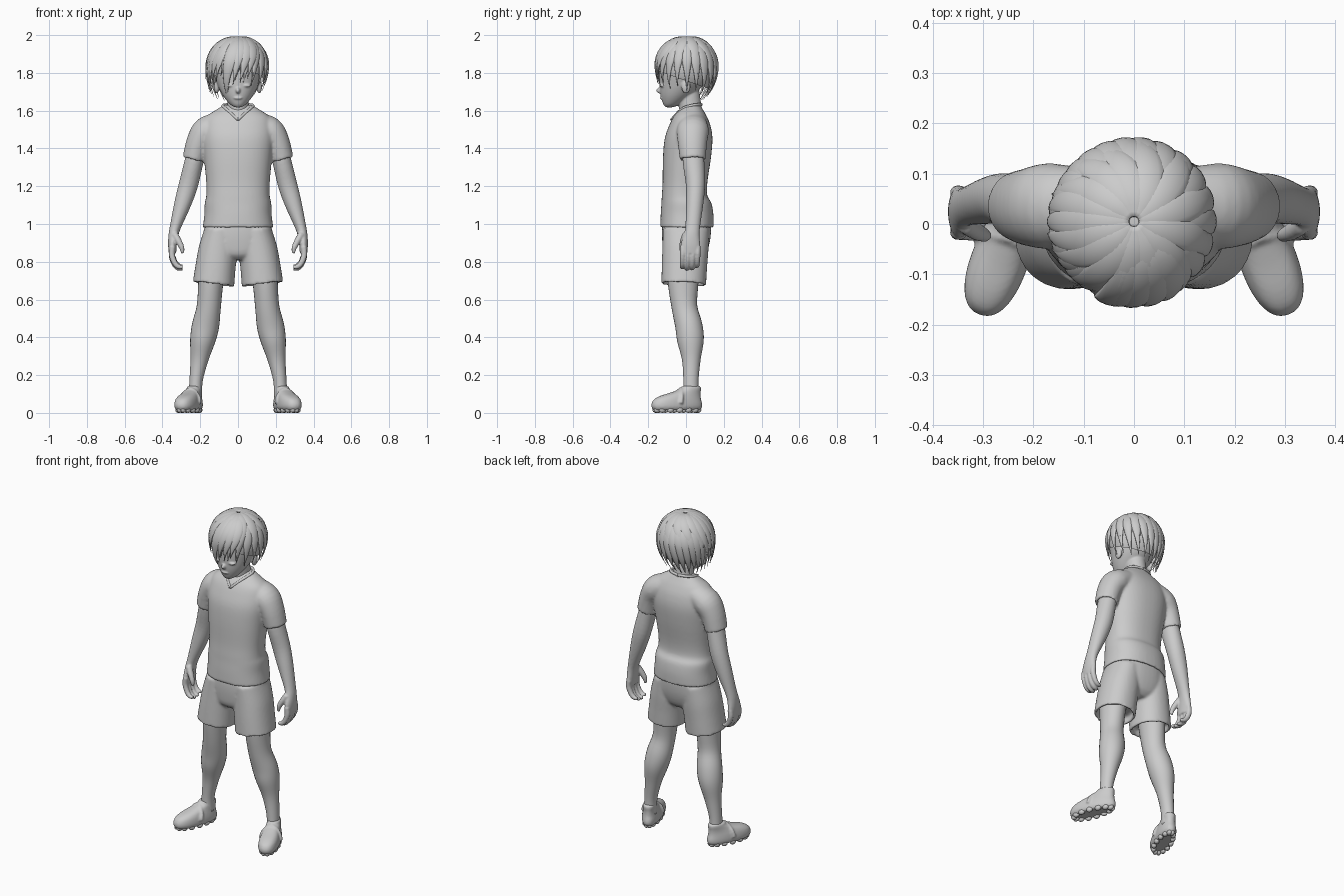
import bpy, bmesh, math, random
from mathutils import Vector, Matrix

if "Cube" in bpy.data.objects:
    bpy.data.objects.remove(bpy.data.objects["Cube"])

random.seed(4)
Y = Vector((0, 1, 0))


def spline(rows, sub):
    """Catmull-Rom interpolation through rows of numbers."""
    out = []
    for i in range(len(rows) - 1):
        p0, p1, p2, p3 = (rows[max(i - 1, 0)], rows[i], rows[i + 1], rows[min(i + 2, len(rows) - 1)])
        for s in range(sub):
            t = s / sub
            out.append([0.5 * (2 * b + (c - a) * t + (2 * a - 5 * b + 4 * c - d) * t * t
                               + (3 * b - a - 3 * c + d) * t ** 3) for a, b, c, d in zip(p0, p1, p2, p3)])
    return out + [list(rows[-1])]


def loft(bm, rows, side=1, n=28, sub=4, flat=False, lip=0, power=2.0, ref=None):
    """Sweep ellipses given as (x, y, z, half width, half depth); lip hollows the end."""
    rows = spline(rows, sub)
    pts = [Vector(r[:3]) for r in rows]
    data = []
    for i, r in enumerate(rows):
        t = Vector((0, 0, 1)) if flat else (pts[min(i + 1, len(pts) - 1)] - pts[max(i - 1, 0)]).normalized()
        v = ref(pts[i]) if ref else Y
        v = (v - t * v.dot(t)).normalized()
        data.append((pts[i], v.cross(t), v, max(r[3], .001), max(r[4], .001)))
    if lip:
        c, u, v, a, b = data[-1]
        back = (pts[-2] - pts[-1]).normalized() * lip
        data += [(c, u, v, a - .014, b - .014), (c + back, u, v, a - .016, b - .016)]
    rings = []
    for c, u, v, a, b in data:
        ring = []
        for k in range(n):
            ca, sa = math.cos(2 * math.pi * k / n), math.sin(2 * math.pi * k / n)
            p = (c + u * a * math.copysign(abs(ca) ** (2 / power), ca)
                 + v * b * math.copysign(abs(sa) ** (2 / power), sa))
            ring.append(bm.verts.new((p.x * side, p.y, p.z)))
        rings.append(ring)
    for r, q in zip(rings, rings[1:]):
        for k in range(n):
            bm.faces.new((r[k], r[(k + 1) % n], q[(k + 1) % n], q[k]))
    bm.faces.new(rings[0][::-1])
    bm.faces.new(rings[-1])


def ball(bm, loc, scale, rot=None):
    m = Matrix.Translation(loc) @ (rot or Matrix()) @ Matrix.Diagonal((*scale, 1))
    return bmesh.ops.create_uvsphere(bm, u_segments=24, v_segments=16, radius=1, matrix=m)


def finish(name, bm, voxel=0, smooth=0):
    bmesh.ops.recalc_face_normals(bm, faces=bm.faces)
    me = bpy.data.meshes.new(name)
    bm.to_mesh(me)
    bm.free()
    ob = bpy.data.objects.new(name, me)
    bpy.context.collection.objects.link(ob)
    bpy.context.view_layer.objects.active = ob
    if voxel:
        m = ob.modifiers.new("blend", 'REMESH')
        m.mode, m.voxel_size = 'VOXEL', voxel
        bpy.ops.object.modifier_apply(modifier="blend")
    if smooth:
        m = ob.modifiers.new("soften", 'SMOOTH')
        m.iterations = smooth
        bpy.ops.object.modifier_apply(modifier="soften")
    ob.data.shade_smooth()
    return ob


# Shirt: torso rows are (z, half width, front y, back y)
torso = [(1.63, .075, -.01, .075), (1.605, .115, -.035, .09), (1.57, .165, -.065, .11), (1.52, .185, -.09, .13),
         (1.45, .19, -.113, .14), (1.35, .18, -.122, .132), (1.22, .168, -.124, .113), (1.15, .168, -.128, .113),
         (1.11, .176, -.13, .135), (1.05, .178, -.134, .145), (.98, .187, -.136, .145)]
bm = bmesh.new()
loft(bm, [(0, (f + b) / 2, z, w, (b - f) / 2) for z, w, f, b in torso], n=48, flat=True, lip=.03, power=2.3)
for s in (1, -1):
    loft(bm, [(.09, .04, 1.535, .06, .07), (.165, .036, 1.495, .075, .085), (.207, .034, 1.435, .066, .078),
              (.234, .036, 1.34, .061, .068)], s, lip=.04)
finish("shirt", bm, .008, 5)

# Collar trim with V neck
bm = bmesh.new()
for s in (1, -1):
    loft(bm, [(0, .08, 1.632, .008, .008), (.055, .065, 1.632, .008, .008), (.08, .025, 1.626, .008, .008),
              (.06, -.025, 1.606, .008, .008), (0, -.078, 1.552, .007, .007)], s, n=10, ref=lambda p: Vector((0, 0, 1)))
finish("collar", bm)

# Shorts
bm = bmesh.new()
loft(bm, [(0, .005, 1.03, .17, .125), (0, .003, .97, .18, .13), (0, .0, .9, .185, .125), (0, -.005, .84, .15, .11),
          (0, -.005, .81, .08, .08)], n=48, flat=True, power=2.3)
for s in (1, -1):
    loft(bm, [(.092, .0, .97, .085, .122), (.105, -.003, .87, .102, .122), (.118, -.008, .78, .106, .12),
              (.13, -.012, .68, .11, .118)], s, n=40, lip=.04, power=2.2)
finish("shorts", bm, .008, 4)

for s, word in ((1, "left"), (-1, "right")):
    # Leg
    bm = bmesh.new()
    loft(bm, [(.135, -.015, .82, .075, .09), (.145, -.015, .68, .066, .08), (.155, -.008, .56, .064, .068),
              (.172, .015, .46, .072, .072), (.188, .024, .38, .066, .07), (.205, .028, .28, .047, .049),
              (.222, .026, .17, .035, .04), (.226, .026, .08, .036, .042)], s)
    finish(word + "_leg", bm)

    # Shoe: stacked outlines in local space, then turned outwards
    turn = Matrix.Translation((.258 * s, -.048, 0)) @ Matrix.Rotation(.36 * s, 4, 'Z')
    bm = bmesh.new()
    loft(bm, [(0, 0, .014, .046, .13), (0, 0, .03, .055, .14), (0, 0, .05, .056, .14), (0, .004, .072, .053, .13),
              (0, .02, .09, .048, .112), (0, .05, .108, .043, .082), (0, .078, .128, .04, .056),
              (0, .08, .142, .037, .05)], n=48, flat=True, power=2.3)
    for v in bm.verts:
        v.co.x *= 1 - .9 * v.co.y
    loft(bm, [(-.058, .0, .05, .012, .012), (-.045, .01, .09, .013, .01), (0, .02, .122, .014, .01),
              (.045, .01, .09, .013, .01), (.058, .0, .05, .012, .012)], n=12)
    bm.transform(turn)
    finish(word + "_shoe", bm, .006, 3)

    # Sole studs around the outline
    bm = bmesh.new()
    for k in range(14):
        a = 2 * math.pi * k / 14
        y = .118 * math.sin(a)
        ball(bm, (.042 * math.cos(a) * (1 - .9 * y), y, .016), (.014, .019, .016))
    bm.transform(turn)
    finish(word + "_sole_studs", bm)

    # Arm and hand
    bm = bmesh.new()
    loft(bm, [(.205, .034, 1.44, .05, .055), (.233, .04, 1.33, .05, .057), (.262, .05, 1.21, .051, .051),
              (.292, .046, 1.11, .045, .046), (.33, .036, .99, .03, .039), (.342, .03, .94, .026, .042),
              (.347, .024, .89, .023, .052), (.347, .022, .845, .02, .05)], s)
    for k, (y, drop) in enumerate(((.062, .012), (.036, .0), (.009, -.003), (-.017, .006))):
        loft(bm, [(.347, y, .88, .016, .015), (.35, y, .83 + drop, .016, .015),
                  (.335, y - .002, .788 + drop, .015, .014), (.315, y - .004, .768 + drop, .013, .013),
                  (.293, y - .005, .765 + drop, .009, .009)], s, n=12)
    loft(bm, [(.335, .0, .945, .018, .02), (.315, -.014, .91, .017, .018), (.298, -.022, .875, .014, .014),
              (.293, -.024, .845, .008, .008)], s, n=12)
    finish(word + "_arm", bm, .005, 3)

# Head and neck, face tipped slightly down
bm = bmesh.new()
loft(bm, [(0, .03, 1.52, .085, .075), (0, .025, 1.6, .06, .06), (0, .01, 1.7, .056, .06), (0, 0, 1.76, .05, .05)])
loft(bm, [(0, -.088, 1.618, .018, .02), (0, -.074, 1.636, .045, .047), (0, -.05, 1.68, .08, .084),
          (0, -.022, 1.74, .11, .118), (0, 0, 1.82, .135, .14), (0, .008, 1.9, .125, .132),
          (0, .012, 1.95, .085, .09), (0, .012, 1.97, .03, .03)], n=40, flat=True)
ball(bm, (0, -.14, 1.707), (.012, .017, .016))
ball(bm, (0, -.13, 1.667), (.024, .009, .006))
for s in (1, -1):
    ball(bm, (.045 * s, -.126, 1.733), (.024, .014, .008))
    ball(bm, (.113 * s, .0, 1.725), (.014, .024, .034))
finish("head", bm, .005, 3)

# Hair: cap plus layered locks sweeping towards -x
C = Vector((0, .005, 1.83))


def scalp(az, th, k):
    rz = .162 if th < math.pi / 2 else .215
    return C + Vector((math.sin(th) * math.cos(az) * .163, math.sin(th) * math.sin(az) * .165,
                       math.cos(th) * rz)) * k


def lock(bm, az, th0, th1, swirl, width, thick, lift, flare):
    rows = []
    for i in range(8):
        t = i / 7
        p = scalp(az + swirl * t, th0 + (th1 - th0) * t, lift + flare * t ** 3)
        w = (.45 + .55 * math.sin(math.pi * min(t * 1.1, 1) ** .8)) * (1 - t ** 4 * .97)
        rows.append((*p, width * w, thick * w))
    loft(bm, rows, n=12, sub=3, ref=lambda p: (p - C).normalized())


bm = bmesh.new()
ball(bm, C, (.152, .154, .156))
bmesh.ops.bisect_plane(bm, geom=bm.verts[:] + bm.edges[:] + bm.faces[:], plane_co=(0, -.02, 1.765),
                       plane_no=(0, .35, 1), clear_inner=True)
finish("hair_cap", bm)

bm = bmesh.new()
for k in range(26):                      # long outer layer
    az = 2 * math.pi * k / 26
    front, left = -math.sin(az), max(-math.cos(az), 0)
    end = 2.25 - (.4 * front if front > 0 else .22 * front) + random.uniform(-.1, .1)
    lock(bm, az, .25, end, .5 * math.sin(az), .032, .014, .95, .02 + .13 * left)
for k in range(15):                      # shorter top layer
    az = 2 * math.pi * (k + .5) / 15
    left = max(-math.cos(az), 0)
    lock(bm, az, .06, random.uniform(1.5, 1.9), .7 * math.sin(az), .036, .015, .965, .03 + .09 * left)
# Fringe swept across the forehead, and the long strand beside the face
for x, th1 in ((-1.05, 1.85), (-1.3, 1.95), (-1.55, 2.0), (-1.8, 2.2), (-1.9, 2.5)):
    lock(bm, x + .25, .3, th1, -.45, .034, .013, .99, .03)
finish("hair_locks", bm)
